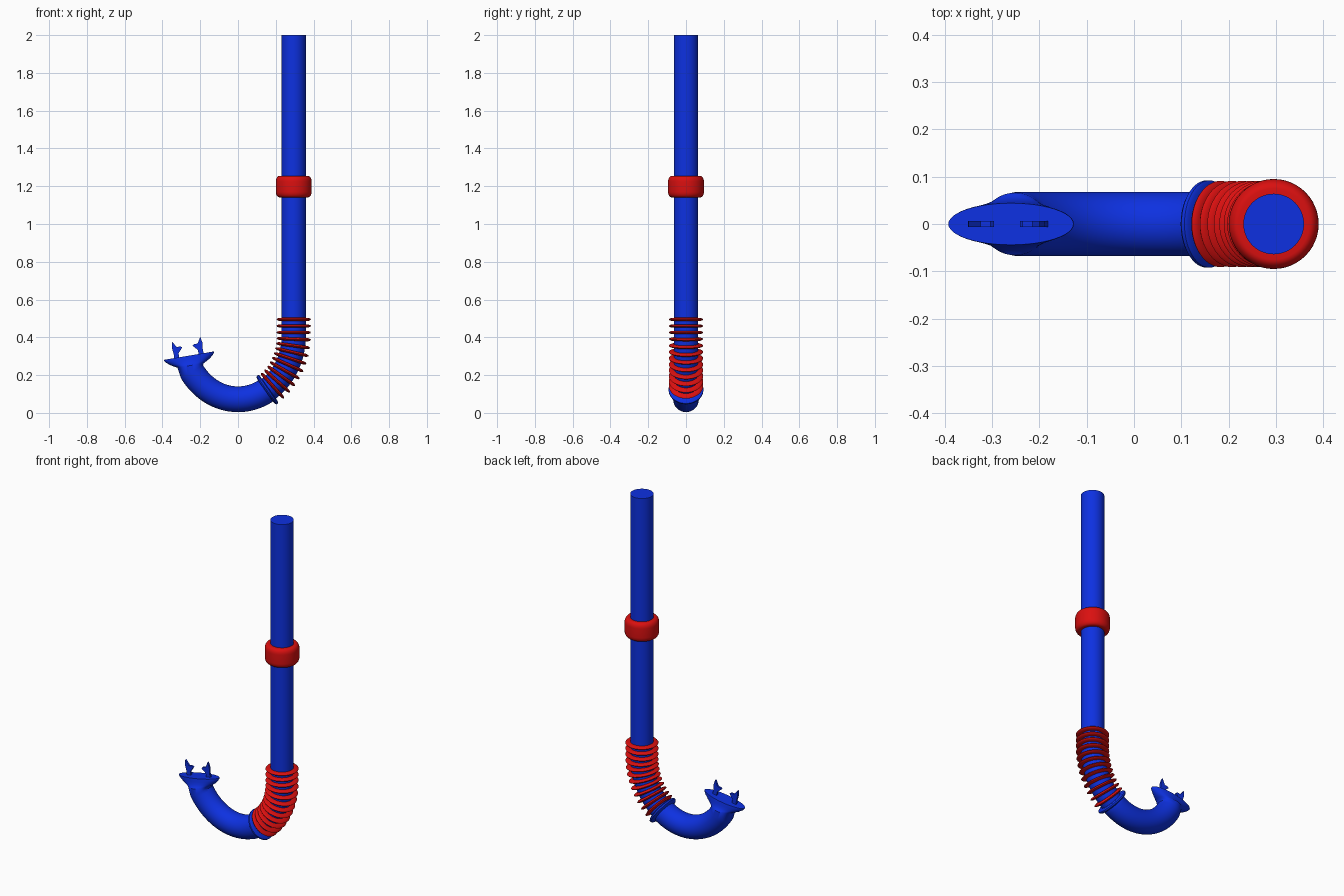
import bpy, bmesh, math
from mathutils import Vector

if "Cube" in bpy.data.objects:
    bpy.data.objects.remove(bpy.data.objects["Cube"])


def material(name, rgb):
    m = bpy.data.materials.new(name)
    m.diffuse_color = (*rgb, 1)
    m.use_nodes = True
    m.node_tree.nodes["Principled BSDF"].inputs["Base Color"].default_value = m.diffuse_color
    return m


BLUE = material("blue plastic", (0.004, 0.03, 0.75))
RED = material("red rubber", (0.7, 0.005, 0.005))
X, A, B = 0.295, 0.295, 0.335      # straight tube x, bend ellipse radii
ZB = 0.072                         # height of the bend centreline at its bottom
R_TOP, R_LOW = 0.064, 0.068
T_FLANGE = 0.555


def finish(name, bm, mat, angle=40):
    bmesh.ops.recalc_face_normals(bm, faces=bm.faces)
    me = bpy.data.meshes.new(name)
    bm.to_mesh(me)
    bm.free()
    me.materials.append(mat)
    ob = bpy.data.objects.new(name, me)
    bpy.context.collection.objects.link(ob)
    bpy.ops.object.select_all(action='DESELECT')
    ob.select_set(True)
    bpy.context.view_layer.objects.active = ob
    bpy.ops.object.shade_smooth_by_angle(angle=math.radians(angle))
    return ob


def loft(name, sections, mat, closed=False, n=48):
    """Skin elliptical sections (centre, direction, radius in xz, radius in y)."""
    bm = bmesh.new()
    rings = []
    for c, d, a, b in sections:
        u = Vector((d.z, 0, -d.x)).normalized()
        rings.append([bm.verts.new(c + u * (a * math.cos(2 * math.pi * i / n))
                      + Vector((0, b * math.sin(2 * math.pi * i / n), 0))) for i in range(n)])
    pairs = list(zip(rings, rings[1:]))
    if closed:
        pairs.append((rings[-1], rings[0]))
    else:
        bm.faces.new(rings[0])
        bm.faces.new(rings[-1])
    for r, s in pairs:
        for i in range(n):
            j = (i + 1) % n
            bm.faces.new((r[i], r[j], s[j], s[i]))
    return finish(name, bm, mat)


def lathe(name, c, d, profile, mat):
    """Closed ring-shaped part from a (radius, offset along axis) profile."""
    return loft(name, [(c + d * h, d, r, r) for r, h in profile], mat, closed=True)


def bend(t):
    """Point and direction on the bend, running towards the mouthpiece."""
    p = Vector((A * math.sin(t), 0, ZB + B * (1 - math.cos(t))))
    return p, Vector((-A * math.cos(t), 0, -B * math.sin(t))).normalized()


# Tube: straight barrel, bend, then a flare into the oval mouth plate
down = Vector((0, 0, -1))
sections = [(Vector((X, 0, z)), down, R_TOP, R_TOP) for z in (2.0, 1.2, 0.5)]
STEPS, T_END = 48, -0.97
for k in range(STEPS + 1):
    t = math.pi / 2 + (T_END - math.pi / 2) * k / STEPS
    p, d = bend(t)
    r = R_TOP if t > T_FLANGE else R_LOW
    sections.append((p, d, r, r))
plate_c = Vector((-0.26, 0, 0.303))
plate_n = Vector((-0.165, 0, 0.986)).normalized()
for depth, a, b in ((0.053, 0.07, 0.066), (0.046, 0.083, 0.058), (0.034, 0.105, 0.051),
                    (0.018, 0.124, 0.047), (0.005, 0.134, 0.045), (0.0, 0.134, 0.044)):
    sections.append((plate_c - plate_n * depth, plate_n, a, b))
loft("snorkel_tube", sections, BLUE)

# Bite tabs: thin hooked plates, mirrored along the mouth plate
tab = [(0.052, -0.01), (0.052, 0.022), (0.028, 0.048), (0.034, 0.055),
       (0.056, 0.056), (0.076, 0.088), (0.082, 0.056), (0.078, 0.022), (0.08, -0.01)]
plate_u = Vector((plate_n.z, 0, -plate_n.x))
for side, label in ((-1, "left"), (1, "right")):
    bm = bmesh.new()
    f = bm.faces.new([bm.verts.new(plate_c + plate_u * (side * s) + plate_n * h
                                   + Vector((0, -0.006, 0))) for s, h in tab])
    ext = bmesh.ops.extrude_face_region(bm, geom=[f])
    for v in ext["geom"]:
        if isinstance(v, bmesh.types.BMVert):
            v.co.y += 0.012
    finish("bite_tab_" + label, bm, BLUE)

# Blue flange at the lower end of the bellows
p, d = bend(T_FLANGE)
lathe("bellows_flange", p, d, [(0.058, -0.01), (0.086, -0.01), (0.092, -0.005),
                               (0.092, 0.003), (0.086, 0.009), (0.058, 0.014)], BLUE)

# Red bellows rings evenly spaced down the barrel and round the bend
path = [(Vector((X, 0, 0.495)), down)]
path += [bend(math.pi / 2 + (T_FLANGE - math.pi / 2) * k / 400) for k in range(401)]
lengths = [0]
for a, b in zip(path, path[1:]):
    lengths.append(lengths[-1] + (b[0] - a[0]).length)
RINGS = 12
for k in range(RINGS):
    want = lengths[-1] * k / RINGS
    i = next(i for i, s in enumerate(lengths) if s >= want)
    p, d = path[i]
    if 0 < i:
        p = p - d * (lengths[i] - want)
    lathe(f"bellows_ring_{k + 1}", p, d,
          [(0.058, -0.009), (0.078, -0.008), (0.088, -0.004), (0.091, 0),
           (0.088, 0.004), (0.078, 0.008), (0.058, 0.009)], RED)

# Red keeper collar with rounded edges
collar = [(0.06, -0.057)]
for s in (-1, 1):
    arc = [(0.075 + 0.02 * math.cos(q), s * (0.027 + 0.03 * math.sin(q)))
           for q in (math.pi / 2 * i / 6 for i in range(7))]
    collar += arc[::-1] if s < 0 else arc
collar.append((0.06, 0.057))
lathe("keeper_collar", Vector((X, 0, 1.198)), Vector((0, 0, 1)), collar, RED)
